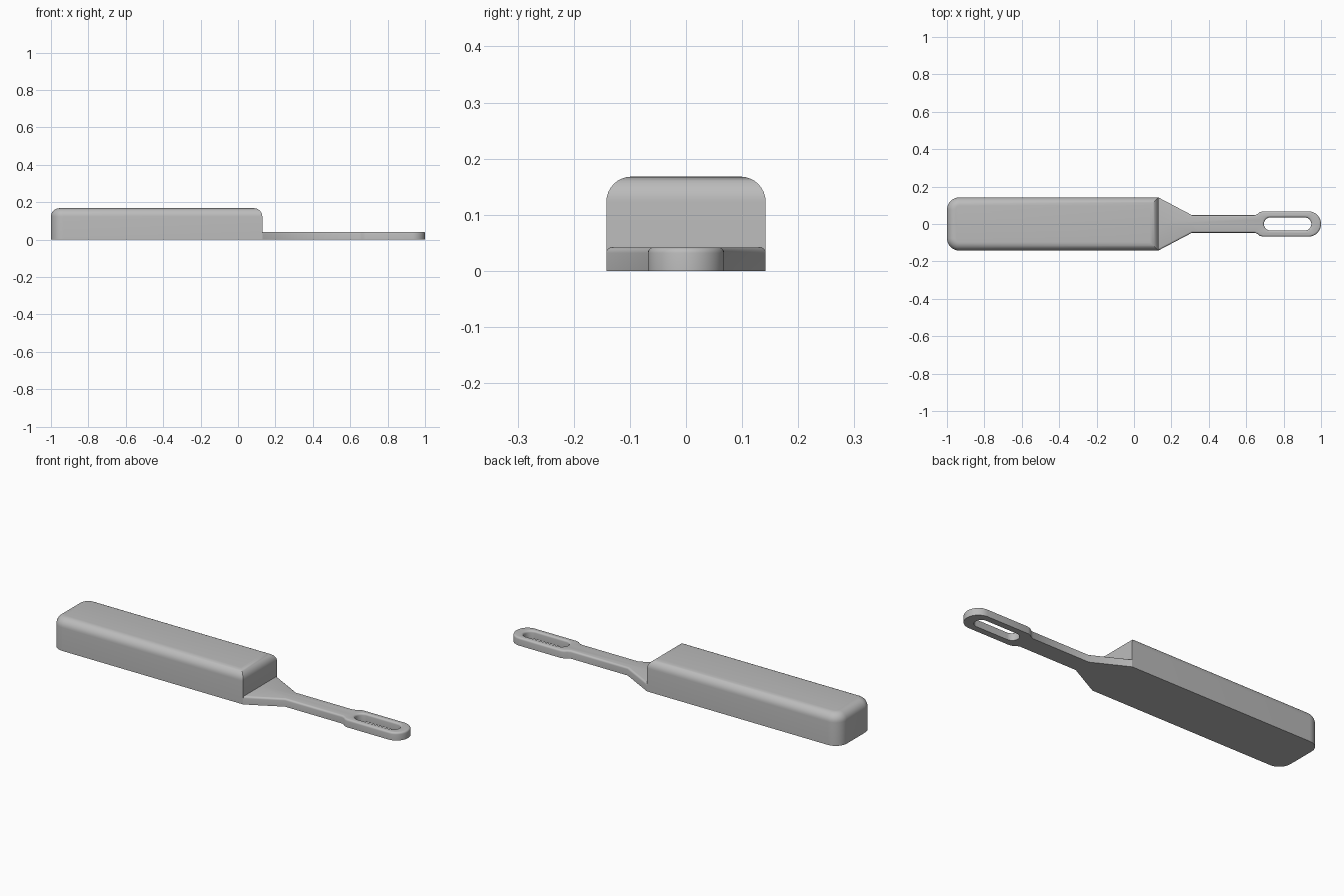
import bpy, bmesh
from math import sin, cos, pi

cube = bpy.data.objects.get("Cube")
if cube:
    bpy.data.objects.remove(cube, do_unlink=True)

LENGTH_END = 0.13      # where the body meets the handle
HALF_WIDTH = 0.142
BODY_TOP = 0.168
HANDLE_TOP = 0.042

grey = bpy.data.materials.new("plain grey")
grey.use_nodes = True
colour = (0.5, 0.5, 0.5, 1)
grey.diffuse_color = colour
grey.node_tree.nodes["Principled BSDF"].inputs["Base Color"].default_value = colour


def arc(cx, radius, start, end, steps=12):
    """Points on a circle centred on the long axis."""
    angles = [start + (end - start) * i / steps for i in range(steps + 1)]
    return [(cx + radius * cos(a), radius * sin(a)) for a in angles]


def extrude_up(bm, height):
    faces = list(bm.faces)
    result = bmesh.ops.extrude_face_region(bm, geom=faces, use_keep_orig=True)
    verts = [g for g in result["geom"] if isinstance(g, bmesh.types.BMVert)]
    bmesh.ops.translate(bm, verts=verts, vec=(0, 0, height))
    bmesh.ops.recalc_face_normals(bm, faces=bm.faces)


def round_edges(bm, edges, radius, segments):
    bmesh.ops.bevel(bm, geom=edges, offset=radius, offset_type='OFFSET',
                    segments=segments, profile=0.5, affect='EDGES')


def rim(bm, height):
    """Edges between the top face and the upright walls."""
    return [e for e in bm.edges
            if all(abs(v.co.z - height) < 1e-5 for v in e.verts)
            and any(abs(f.normal.z) < 0.5 for f in e.link_faces)]


def finish(bm, name):
    bmesh.ops.recalc_face_normals(bm, faces=bm.faces)
    mesh = bpy.data.meshes.new(name)
    bm.to_mesh(mesh)
    bm.free()
    mesh.materials.append(grey)
    obj = bpy.data.objects.new(name, mesh)
    bpy.context.collection.objects.link(obj)
    bpy.ops.object.select_all(action='DESELECT')
    obj.select_set(True)
    bpy.context.view_layer.objects.active = obj
    bpy.ops.object.shade_smooth_by_angle(angle=pi / 6)
    return obj


# Body: a long block with rounded far corners and a rounded top rim
bm = bmesh.new()
corners = [(-1, -HALF_WIDTH), (LENGTH_END, -HALF_WIDTH),
           (LENGTH_END, HALF_WIDTH), (-1, HALF_WIDTH)]
bm.faces.new([bm.verts.new((x, y, 0)) for x, y in corners])
extrude_up(bm, BODY_TOP)
far_corners = [e for e in bm.edges
               if all(v.co.x < -0.99 for v in e.verts)
               and abs(e.verts[0].co.z - e.verts[1].co.z) > 0.1]
round_edges(bm, far_corners, 0.066, 10)
bm.normal_update()
round_edges(bm, rim(bm, BODY_TOP), 0.045, 8)
finish(bm, "body")

# Handle: half outline with half the slot, mirrored across the long axis
half = [(LENGTH_END, 0), (LENGTH_END, HALF_WIDTH), (0.31, 0.047),
        (0.645, 0.047), (0.66, 0.053), (0.672, 0.063), (0.69, 0.068)]
half += arc(0.932, 0.068, pi / 2, 0)
half += arc(0.913, 0.035, 0, pi / 2)
half += arc(0.73, 0.035, pi / 2, pi)

bm = bmesh.new()
for side in (1, -1):
    bm.faces.new([bm.verts.new((x, y * side, 0)) for x, y in half])
bmesh.ops.remove_doubles(bm, verts=bm.verts, dist=1e-5)
bmesh.ops.recalc_face_normals(bm, faces=bm.faces)
extrude_up(bm, HANDLE_TOP)
bm.normal_update()
soft = [e for e in rim(bm, HANDLE_TOP)
        if not all(abs(v.co.x - LENGTH_END) < 1e-5 for v in e.verts)]
round_edges(bm, soft, 0.01, 4)
finish(bm, "handle")
